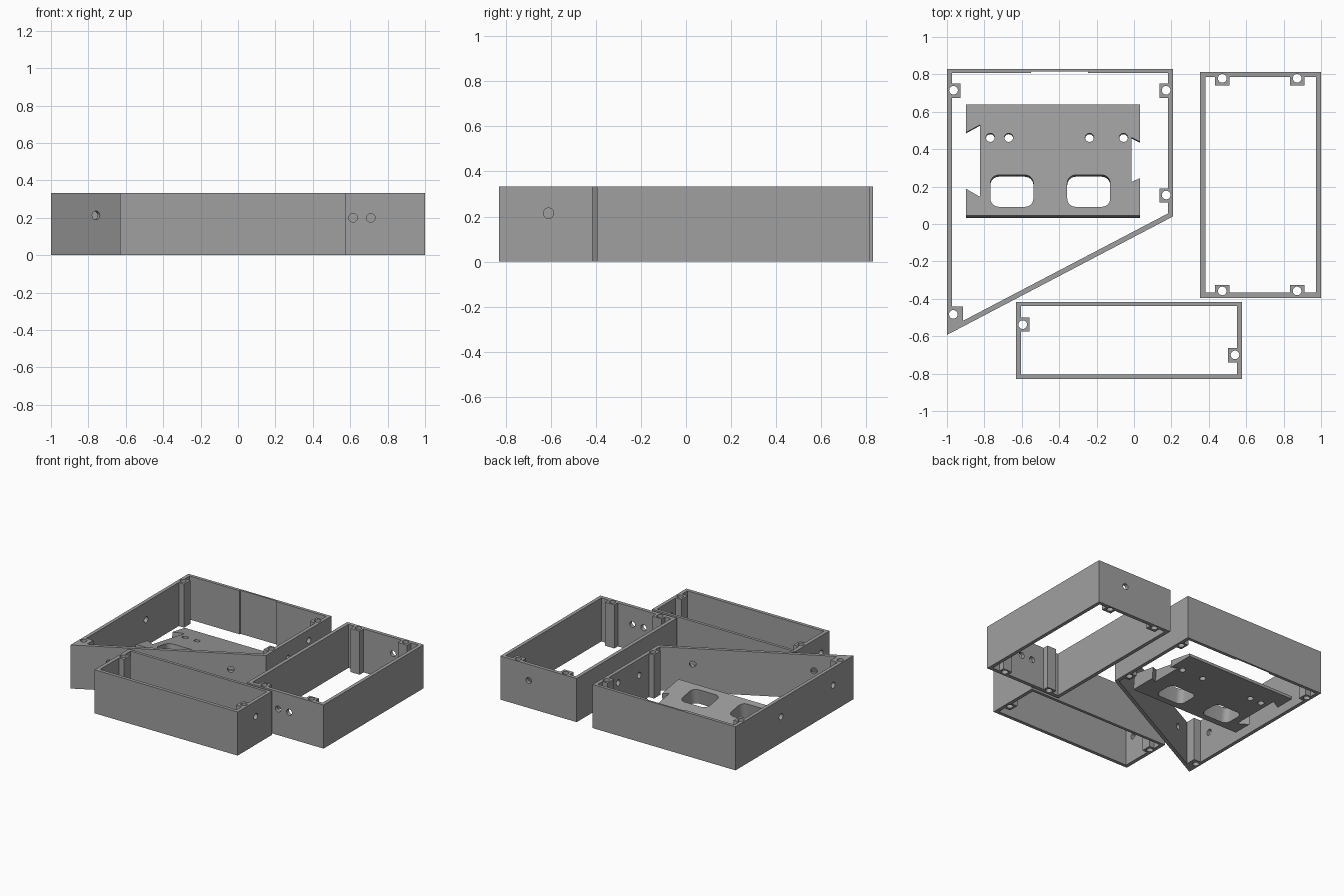
import bpy, bmesh, math
from mathutils import Vector, Matrix

cube = bpy.data.objects.get("Cube")
if cube:
    bpy.data.objects.remove(cube)

HEIGHT = 0.333
HOLE_R = 0.023

grey = bpy.data.materials.new("plain_grey")
grey.use_nodes = True
grey.diffuse_color = (0.35, 0.35, 0.35, 1)
grey.node_tree.nodes["Principled BSDF"].inputs["Base Color"].default_value = grey.diffuse_color


def circle(x, y, r=HOLE_R, n=32):
    return [(x + r * math.cos(2 * math.pi * i / n), y + r * math.sin(2 * math.pi * i / n))
            for i in range(n)]


def rect(x0, y0, x1, y1):
    return [(x0, y0), (x1, y0), (x1, y1), (x0, y1)]


def rounded_rect(x0, y0, x1, y1, r, n=8):
    pts = []
    corners = [(x1 - r, y1 - r), (x0 + r, y1 - r), (x0 + r, y0 + r), (x1 - r, y0 + r)]
    for k, (cx, cy) in enumerate(corners):
        for i in range(n + 1):
            a = math.pi / 2 * (k + i / n)
            pts.append((cx + r * math.cos(a), cy + r * math.sin(a)))
    return pts


def prism(name, loops, height):
    """Extrude an outline with holes from z = 0 up to height."""
    curve = bpy.data.curves.new(name, 'CURVE')
    curve.dimensions = '2D'
    curve.fill_mode = 'BOTH'
    curve.extrude = height / 2
    for loop in loops:
        sp = curve.splines.new('POLY')
        sp.points.add(len(loop) - 1)
        for p, (x, y) in zip(sp.points, loop):
            p.co = (x, y, 0, 1)
        sp.use_cyclic_u = True
    temp = bpy.data.objects.new(name + "_outline", curve)
    bpy.context.collection.objects.link(temp)
    bpy.context.view_layer.update()
    deps = bpy.context.evaluated_depsgraph_get()
    mesh = bpy.data.meshes.new_from_object(temp.evaluated_get(deps))
    bpy.data.objects.remove(temp)
    bm = bmesh.new()
    bm.from_mesh(mesh)
    bmesh.ops.translate(bm, verts=bm.verts, vec=(0, 0, height / 2))
    bmesh.ops.remove_doubles(bm, verts=bm.verts, dist=1e-5)
    bmesh.ops.recalc_face_normals(bm, faces=bm.faces)
    bm.to_mesh(mesh)
    bm.free()
    mesh.materials.clear()
    mesh.materials.append(grey)
    obj = bpy.data.objects.new(name, mesh)
    bpy.context.collection.objects.link(obj)
    return obj


def drill(obj, holes):
    """Cut round holes through walls; each hole is a centre and a direction."""
    bm = bmesh.new()
    for centre, direction in holes:
        turn = Vector(direction).to_track_quat('Z', 'Y').to_matrix().to_4x4()
        bmesh.ops.create_cone(bm, cap_ends=True, segments=32, radius1=HOLE_R, radius2=HOLE_R,
                              depth=0.12, matrix=Matrix.Translation(centre) @ turn)
    mesh = bpy.data.meshes.new("drill")
    bm.to_mesh(mesh)
    bm.free()
    mesh.materials.append(grey)
    cutter = bpy.data.objects.new("drill", mesh)
    cutter.hide_render = True
    bpy.context.collection.objects.link(cutter)
    mod = obj.modifiers.new("holes", 'BOOLEAN')
    mod.operation = 'DIFFERENCE'
    mod.solver = 'EXACT'
    mod.object = cutter
    bpy.context.view_layer.update()
    deps = bpy.context.evaluated_depsgraph_get()
    result = bpy.data.meshes.new_from_object(obj.evaluated_get(deps))
    obj.modifiers.clear()
    obj.data = result
    bpy.data.objects.remove(cutter)


def smooth(obj):
    bpy.ops.object.select_all(action='DESELECT')
    obj.select_set(True)
    bpy.context.view_layer.objects.active = obj
    bpy.ops.object.shade_smooth_by_angle(angle=math.radians(25))


# Large frame with a slanted front wall, screw posts and a shallow recess at the back
outer = [(-1, 0.83), (-1, -0.593), (0.208, 0.04), (0.208, 0.83)]
inner = [(-0.973, 0.806), (-0.973, 0.75), (-0.928, 0.75), (-0.928, 0.675), (-0.973, 0.675),
         (-0.973, -0.44), (-0.915, -0.44), (-0.915, -0.518), (0.181, 0.056),
         (0.181, 0.115), (0.137, 0.115), (0.137, 0.19), (0.181, 0.19),
         (0.181, 0.675), (0.137, 0.675), (0.137, 0.75), (0.181, 0.75), (0.181, 0.806),
         (-0.245, 0.806), (-0.245, 0.816), (-0.55, 0.816), (-0.55, 0.806)]
screws = [circle(-0.965, 0.715), circle(0.172, 0.715), circle(0.172, 0.155),
          circle(-0.966, -0.483)]
slanted_frame = prism("slanted_frame", [outer, inner] + screws, HEIGHT)
slant = Vector((1.208, 0.633, 0)).normalized()
normal = (slant.y, -slant.x, 0)
holes = [((x, -0.579 + (x + 1) * 0.524, 0.213), normal) for x in (-0.765, -0.015)]
holes += [((-0.987, y, 0.2), (1, 0, 0)) for y in (0.28, -0.35)]
holes += [((0.195, 0.56, 0.25), (1, 0, 0)), ((0.195, 0.306, 0.21), (1, 0, 0))]
drill(slanted_frame, holes)

# Tall frame with two posts on each short wall
top, bottom = 0.787, -0.367
inner = [(0.382, bottom)]
for x in (0.472, 0.872):
    inner += [(x - 0.039, bottom), (x - 0.039, -0.325), (x + 0.039, -0.325), (x + 0.039, bottom)]
inner += [(0.973, bottom), (0.973, top)]
for x in (0.872, 0.472):
    inner += [(x + 0.039, top), (x + 0.039, 0.74), (x - 0.039, 0.74), (x - 0.039, top)]
inner += [(0.382, top)]
screws = [circle(x, y) for x in (0.472, 0.872) for y in (-0.358, 0.779)]
side_frame = prism("side_frame", [rect(0.354, -0.395, 1, 0.814), inner] + screws, HEIGHT)
drill(side_frame, [((0.615, -0.38, 0.2), (0, 1, 0)), ((0.71, -0.38, 0.2), (0, 1, 0)),
                   ((0.76, 0.8, 0.21), (0, 1, 0))])

# Low front frame with one post on each end wall
inner = [(-0.603, -0.804), (0.551, -0.804), (0.551, -0.74), (0.503, -0.74), (0.503, -0.662),
         (0.551, -0.662), (0.551, -0.438), (-0.603, -0.438), (-0.603, -0.5), (-0.56, -0.5),
         (-0.56, -0.575), (-0.603, -0.575)]
screws = [circle(-0.595, -0.538), circle(0.54, -0.7)]
front_frame = prism("front_frame", [rect(-0.631, -0.83, 0.578, -0.416), inner] + screws, HEIGHT)
drill(front_frame, [((0.565, -0.61, 0.215), (1, 0, 0)), ((-0.617, -0.73, 0.2), (1, 0, 0))])

# Sloping mounting plate: flat underside, top rising towards the front, walls leaning back
outline = [(-0.897, 0.64), (-0.897, 0.49), (-0.823, 0.53), (-0.823, 0.145), (-0.897, 0.188),
           (-0.897, 0.045), (0.032, 0.045), (0.032, 0.245), (-0.014, 0.225), (-0.014, 0.463),
           (0.032, 0.44), (0.032, 0.64)]
cuts = [rounded_rect(x, 0.092, x + 0.23, 0.262, 0.045) for x in (-0.768, -0.357)]
cuts += [circle(x, 0.462) for x in (-0.768, -0.67, -0.238, -0.056)]
mounting_plate = prism("mounting_plate", [outline] + cuts, 1)
for v in mounting_plate.data.vertices:
    rise = 0.02 + (0.64 - v.co.y) * 0.17
    if v.co.z > 0.5:
        v.co.z = rise
    else:
        v.co.y -= rise * 0.11

for part in (slanted_frame, side_frame, front_frame, mounting_plate):
    smooth(part)
